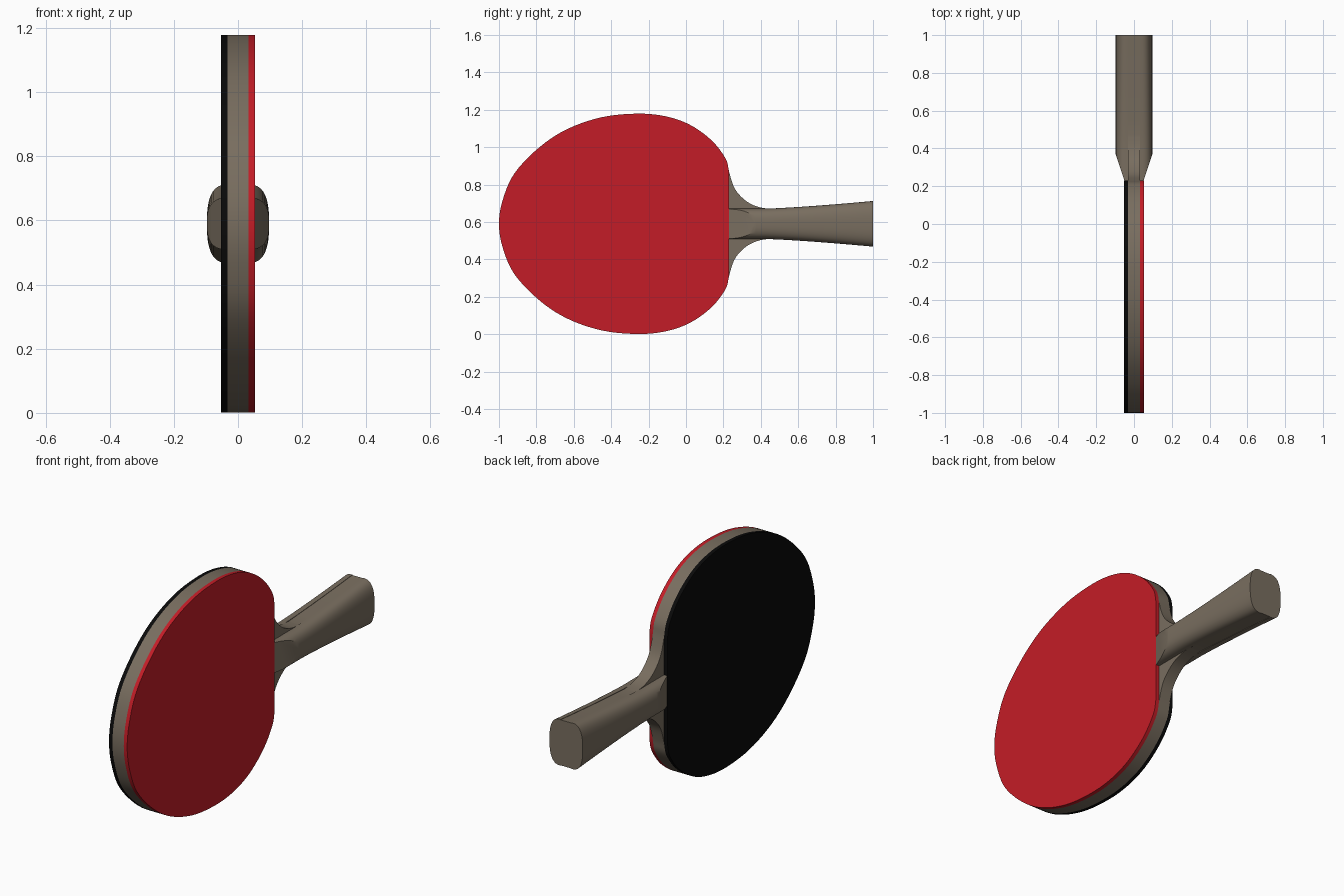
import bpy, bmesh, math
from mathutils import Vector

if "Cube" in bpy.data.objects:
    bpy.data.objects.remove(bpy.data.objects["Cube"])

CZ = 0.59       # height of the bat's centre line
CORE = 0.033    # half thickness of the wooden blade
RUBBER = 0.053  # outer face of the rubber sheets


def material(name, rgb):
    m = bpy.data.materials.new(name)
    m.diffuse_color = (*rgb, 1)
    m.use_nodes = True
    m.node_tree.nodes["Principled BSDF"].inputs["Base Color"].default_value = m.diffuse_color
    return m


wood = material("wood", (0.19, 0.155, 0.115))
red = material("red_rubber", (0.55, 0.012, 0.02))
black = material("black_rubber", (0.003, 0.003, 0.003))


def finish(name, bm, mat):
    bmesh.ops.recalc_face_normals(bm, faces=bm.faces)
    me = bpy.data.meshes.new(name)
    bm.to_mesh(me)
    bm.free()
    me.materials.append(mat)
    ob = bpy.data.objects.new(name, me)
    bpy.context.collection.objects.link(ob)
    bpy.ops.object.select_all(action='DESELECT')
    bpy.context.view_layer.objects.active = ob
    ob.select_set(True)
    bpy.ops.object.shade_smooth_by_angle(angle=math.radians(30))
    return ob


def spline(pts, before, steps=5):
    """Catmull-Rom curve through the points"""
    p = [Vector(q) for q in [before] + pts + [pts[-1]]]
    out = []
    for i in range(1, len(p) - 2):
        a, b, c, d = p[i - 1:i + 3]
        for k in range(steps):
            t = k / steps
            out.append(0.5 * (2 * b + (c - a) * t + (2 * a - 5 * b + 4 * c - d) * t ** 2
                              + (3 * b - a - 3 * c + d) * t ** 3))
    return out + [p[-1]]


def plate(name, half, x0, x1, mat):
    """Mirror a half outline (y, half height) and extrude it along x"""
    outline = half + [Vector((q.x, -q.y)) for q in reversed(half[1:])]
    bm = bmesh.new()
    face = bm.faces.new([bm.verts.new((x0, q.x, CZ + q.y)) for q in outline])
    ext = bmesh.ops.extrude_face_region(bm, geom=[face])
    verts = [v for v in ext["geom"] if isinstance(v, bmesh.types.BMVert)]
    bmesh.ops.translate(bm, verts=verts, vec=(x1 - x0, 0, 0))
    return finish(name, bm, mat)


# outlines: round head, neck fillet, and grip flare
head = spline([(-1, 0), (-0.98, 0.127), (-0.917, 0.27), (-0.783, 0.41), (-0.634, 0.507),
               (-0.45, 0.57), (-0.26, 0.589), (-0.11, 0.575), (0.02, 0.53), (0.136, 0.447),
               (0.21, 0.352), (0.228, 0.29)], (-0.98, -0.127))
neck = spline([(0.23, 0.28), (0.255, 0.2), (0.29, 0.15), (0.34, 0.11), (0.4, 0.087),
               (0.47, 0.079)], (0.225, 0.31))


def grip_width(y):
    return 0.081 + 0.041 * max(0, (y - 0.42) / 0.58) ** 1.3


grip = [Vector((y, grip_width(y) - 0.002)) for y in (0.55, 0.65, 0.75, 0.85, 0.93, 1.0)]

plate("blade_core", head + neck + grip, -CORE, CORE, wood)
sheet = head + [Vector((0.23, 0.27))]
plate("red_rubber_sheet", sheet, CORE, RUBBER, red)
plate("black_rubber_sheet", sheet, -RUBBER, -CORE, black)

# handle scales: lofted D section with a sloping cut next to the rubber
bm = bmesh.new()
rings = []
N = 28
for i in range(17):
    y = 0.23 + 0.77 * i / 16
    ring = []
    for k in range(N + 1):
        a = math.pi * (k / N - 0.5)
        c, s = max(0, math.cos(a)), math.sin(a)
        ring.append(bm.verts.new((CORE - 0.001 + 0.065 * c ** 0.75, y,
                                  CZ + grip_width(y) * math.copysign(abs(s) ** 0.75, s))))
    rings.append(ring)
for r0, r1 in zip(rings, rings[1:]):
    for k in range(N + 1):
        j = (k + 1) % (N + 1)
        bm.faces.new((r0[k], r0[j], r1[j], r1[k]))
bm.faces.new(rings[0])
bm.faces.new(rings[-1])
cut = bmesh.ops.bisect_plane(bm, geom=bm.verts[:] + bm.edges[:] + bm.faces[:],
                             plane_co=(0.051, 0.23, CZ), plane_no=(0.14, -0.046, 0),
                             clear_outer=True)
bmesh.ops.holes_fill(bm, edges=[e for e in bm.edges if e.is_boundary], sides=0)
scales = finish("handle_scales", bm, wood)
scales.modifiers.new("both_sides", 'MIRROR').use_axis[0] = True
